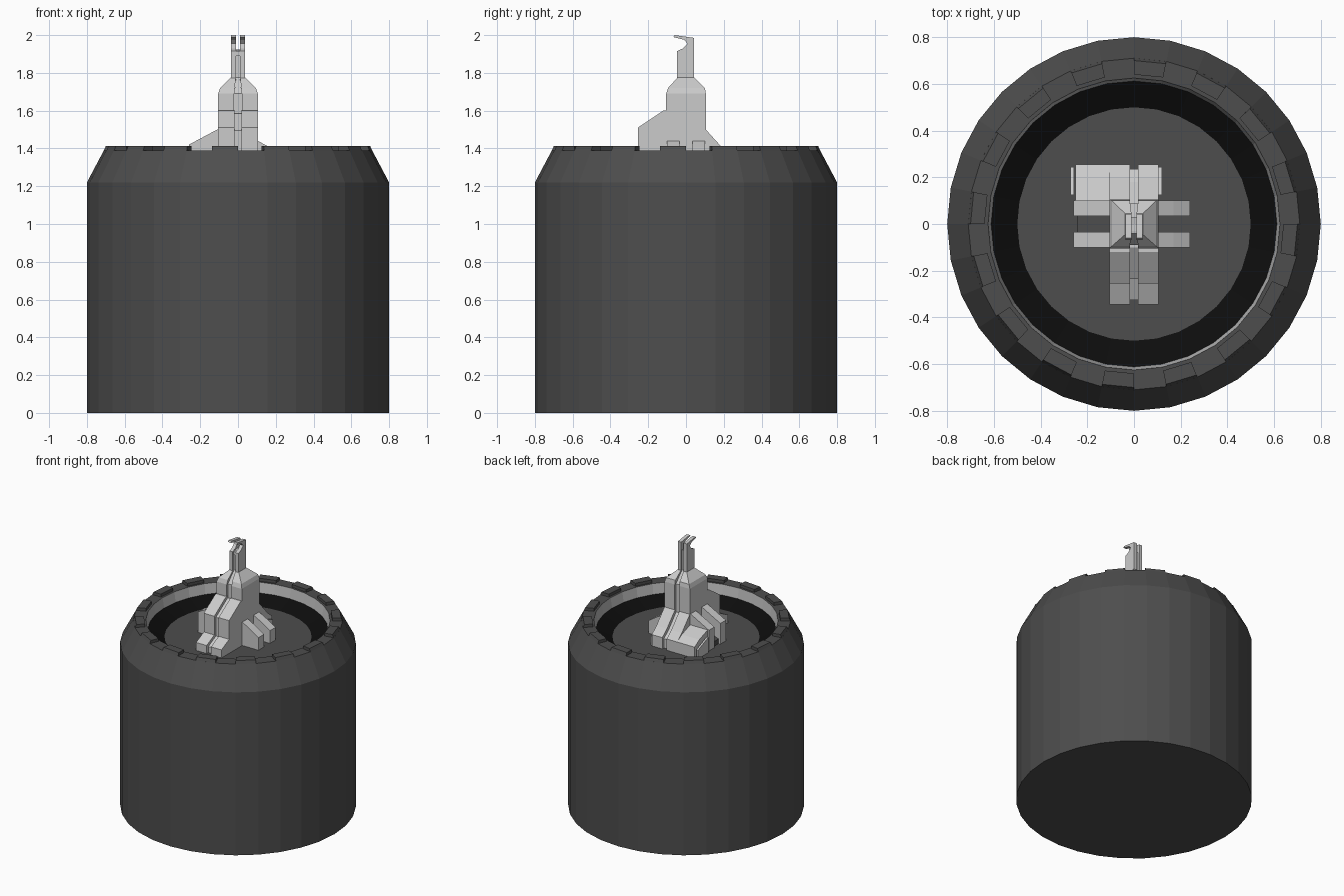
import bpy, bmesh, math

if "Cube" in bpy.data.objects:
    bpy.data.objects.remove(bpy.data.objects["Cube"])

SIDES = 32
FLOOR = 1.265


def material(name, v):
    m = bpy.data.materials.new(name)
    m.diffuse_color = (v, v, v, 1)
    m.use_nodes = True
    m.node_tree.nodes["Principled BSDF"].inputs["Base Color"].default_value = m.diffuse_color
    return m


dark = material("dark_grey", 0.075)
black = material("black", 0.004)


def make(name, verts, faces, mats=(), face_mats=None):
    me = bpy.data.meshes.new(name)
    me.from_pydata(verts, [], faces)
    for m in mats:
        me.materials.append(m)
    if face_mats:
        for p, i in zip(me.polygons, face_mats):
            p.material_index = i
    bm = bmesh.new()
    bm.from_mesh(me)
    bmesh.ops.recalc_face_normals(bm, faces=bm.faces)
    bm.to_mesh(me)
    bm.free()
    ob = bpy.data.objects.new(name, me)
    bpy.context.collection.objects.link(ob)
    return ob


def prism(name, profile, lo, hi, axis="x", mats=()):
    """Extrude a (horizontal, z) profile along the x or y axis."""
    n = len(profile)
    verts = [((t, a, z) if axis == "x" else (a, t, z)) for t in (lo, hi) for a, z in profile]
    faces = [tuple(range(n)), tuple(range(n, 2 * n))]
    faces += [(i, (i + 1) % n, (i + 1) % n + n, i + n) for i in range(n)]
    return make(name, verts, faces, mats)


def loft(name, rings):
    """Stack of rectangles (x0, x1, y0, y1, z)."""
    verts, faces = [], []
    for x0, x1, y0, y1, z in rings:
        verts += [(x0, y0, z), (x1, y0, z), (x1, y1, z), (x0, y1, z)]
    for k in range(len(rings) - 1):
        b = 4 * k
        faces += [(b + i, b + (i + 1) % 4, b + 4 + (i + 1) % 4, b + 4 + i) for i in range(4)]
    e = len(verts)
    faces += [(0, 1, 2, 3), (e - 4, e - 3, e - 2, e - 1)]
    return make(name, verts, faces)


def polar(r, k, z):
    a = 2 * math.pi * k / SIDES + math.pi / 2
    return (r * math.cos(a), r * math.sin(a), z)


# Drum: outer wall, sloped shoulder, inner lip, black sloping ring, floor
profile = [(0.8, 0), (0.8, 1.22), (0.71, 1.39), (0.625, 1.39), (0.612, 1.315), (0.5, FLOOR)]
band_mats = [0, 0, 0, 1, 2]
verts = [polar(r, k, z) for r, z in profile for k in range(SIDES)]
faces, fm = [], []
for j, m in enumerate(band_mats):
    for k in range(SIDES):
        k2 = (k + 1) % SIDES
        faces.append((j * SIDES + k, j * SIDES + k2, (j + 1) * SIDES + k2, (j + 1) * SIDES + k))
        fm.append(m)
last = (len(profile) - 1) * SIDES
faces += [tuple(range(SIDES)), tuple(range(last, last + SIDES))]
fm += [0, 0]
make("drum", verts, faces, (dark, material("lip_grey", 0.5), black), fm)

# Rim teeth on every other segment
verts, faces = [], []
for k in range(1, SIDES, 2):
    b = len(verts)
    for z, ro in ((1.385, 0.712), (1.412, 0.70)):
        verts += [polar(0.64, k, z), polar(ro, k, z), polar(ro, k + 1, z), polar(0.64, k + 1, z)]
    faces += [(b, b + 1, b + 2, b + 3), (b + 4, b + 5, b + 6, b + 7)]
    faces += [(b + i, b + (i + 1) % 4, b + 4 + (i + 1) % 4, b + 4 + i) for i in range(4)]
make("rim_teeth", verts, faces, (dark,))

# Tower body: two halves around a recessed core
for side, s in (("left", -1), ("right", 1)):
    loft("tower_half_" + side, [
        (s * 0.02, s * 0.105, -0.105, 0.105, FLOOR),
        (s * 0.02, s * 0.105, -0.105, 0.105, 1.69),
        (s * 0.018, s * 0.095, -0.095, 0.1, 1.72),
        (s * 0.011, s * 0.038, -0.045, 0.045, 1.775)])
loft("tower_core", [(-0.02, 0.02, -0.09, 0.09, FLOOR), (-0.02, 0.02, -0.09, 0.09, 1.69),
                    (-0.012, 0.012, -0.03, 0.03, 1.775), (-0.012, 0.012, -0.03, 0.03, 1.92)])

# Neck prongs with hooked tips
prong = [(-0.047, 1.76), (0.043, 1.76), (0.043, 1.985), (-0.06, 2.0), (-0.068, 1.99),
         (-0.01, 1.975), (0.008, 1.955), (-0.015, 1.93), (-0.047, 1.915)]
for side, s in (("left", -1), ("right", 1)):
    prism("neck_prong_" + side, prong, s * 0.011, s * 0.037)
prism("neck_bridge", [(-0.04, 1.89), (0.03, 1.89), (0.03, 1.925), (-0.04, 1.915)], -0.012, 0.012)

# Front and back buttresses, each split by a groove
front = [(-0.09, FLOOR), (-0.345, FLOOR), (-0.345, 1.325), (-0.255, 1.37),
         (-0.255, 1.51), (-0.12, 1.60), (-0.09, 1.60)]
back = [(0.09, FLOOR), (0.255, FLOOR), (0.255, 1.35), (0.20, 1.395), (0.105, 1.50), (0.09, 1.50)]
for label, prof, d in (("front", front, 0.02), ("back", back, -0.02)):
    for side, s in (("left", -1), ("right", 1)):
        prism(f"{label}_buttress_{side}", prof, s * 0.018, s * 0.105)
    core = [(y + d if abs(y) > 0.1 else y, z - 0.015 if z > FLOOR else z) for y, z in prof]
    prism(label + "_buttress_core", core, -0.018, 0.018)

# Extra back block on the left, with thin side plates
prism("back_side_block", [(0.10, FLOOR), (0.255, FLOOR), (0.255, 1.35), (0.20, 1.385), (0.10, 1.42)],
      -0.25, -0.10)
plate = [(0.125, FLOOR), (0.245, FLOOR), (0.245, 1.33), (0.125, 1.38)]
for side, x in (("left", -0.272), ("right", 0.105)):
    prism("side_plate_" + side, plate, x, x + 0.014)

# Paired side arms, left taller than right, with low links between
for end, ya, yb in (("front", -0.1, -0.035), ("back", 0.035, 0.1)):
    prism("left_arm_" + end, [(-0.09, FLOOR), (-0.26, FLOOR), (-0.26, 1.42), (-0.11, 1.50),
                              (-0.09, 1.50)], ya, yb, "y")
    prism("right_arm_" + end, [(0.09, FLOOR), (0.24, FLOOR), (0.24, 1.36), (0.17, 1.405),
                               (0.105, 1.44), (0.09, 1.44)], ya, yb, "y")
prism("left_arm_link", [(-0.09, FLOOR), (-0.245, FLOOR), (-0.245, 1.30), (-0.09, 1.36)],
      -0.035, 0.035, "y", (dark,))
